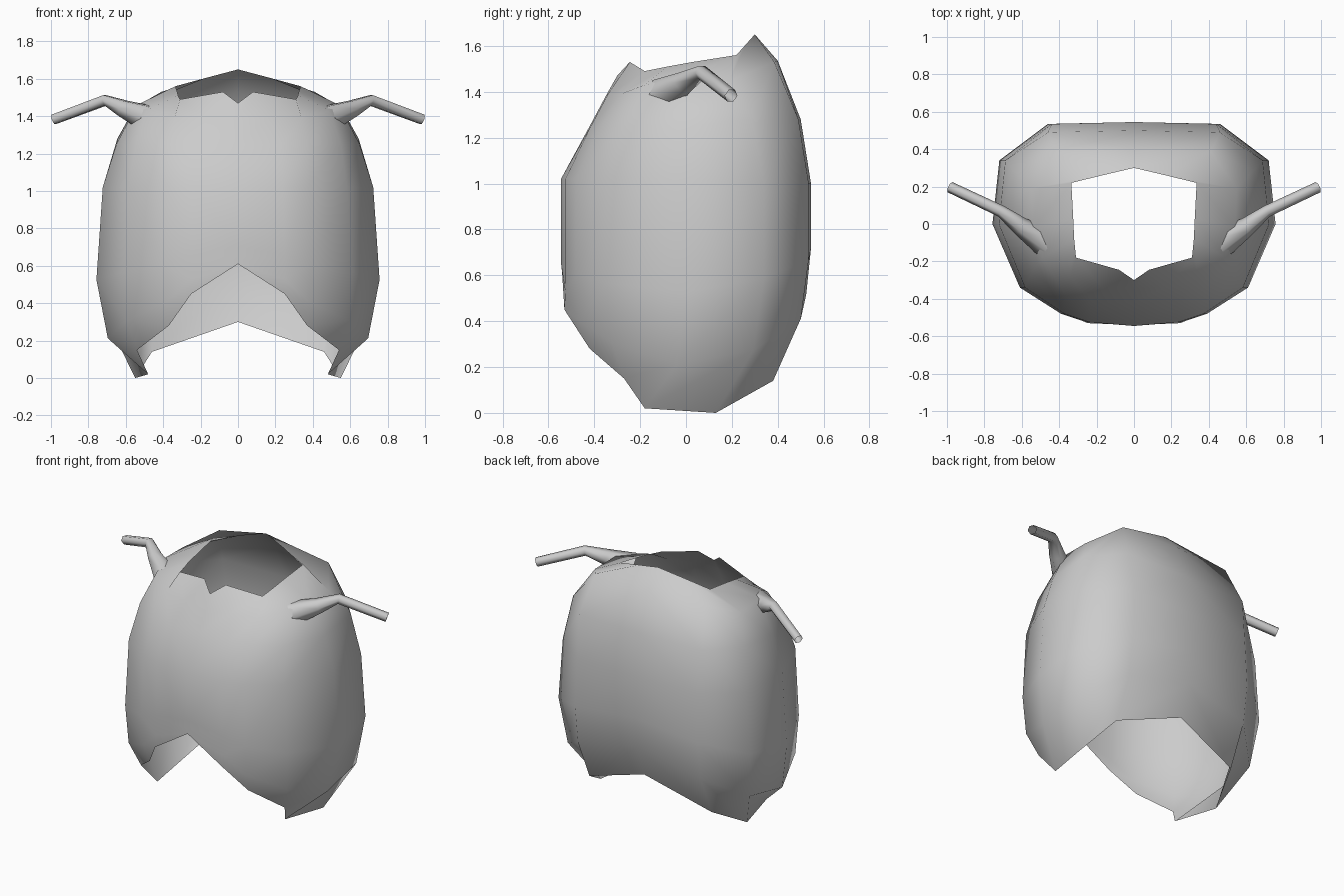
import bpy
import math
from mathutils import Vector

cube = bpy.data.objects.get("Cube")
if cube:
    bpy.data.objects.remove(cube, do_unlink=True)

# Plain grey cloth
cloth = bpy.data.materials.new("grey_cloth")
cloth.use_nodes = True
grey = (0.6, 0.6, 0.6, 1)
cloth.diffuse_color = grey
cloth.node_tree.nodes["Principled BSDF"].inputs["Base Color"].default_value = grey


def loft(name, rows, closed=False):
    """Skin a list of equally long point rows with smooth quads."""
    count = len(rows[0])
    verts = [point for row in rows for point in row]
    faces = []
    for r in range(len(rows) - 1):
        for c in range(count if closed else count - 1):
            n = (c + 1) % count
            low, high = r * count, (r + 1) * count
            faces.append((low + c, low + n, high + n, high + c))
    mesh = bpy.data.meshes.new(name)
    mesh.from_pydata(verts, [], faces)
    mesh.materials.append(cloth)
    for polygon in mesh.polygons:
        polygon.use_smooth = True
    obj = bpy.data.objects.new(name, mesh)
    bpy.context.scene.collection.objects.link(obj)
    return obj


def mirror(obj):
    modifier = obj.modifiers.new("mirror", 'MIRROR')
    modifier.use_clip = True
    modifier.merge_threshold = 0.001


# Left half of the hem, outlines and neckline, front centre to back centre
hem = [Vector(p) for p in (
    (0, -.54, .61), (.25, -.53, .45), (.37, -.42, .28), (.54, -.27, .15),
    (.48, -.18, .02), (.55, .13, 0), (.46, .38, .14), (0, .45, .3))]
waist = [(0, -.545), (.25, -.525), (.39, -.48), (.61, -.34),
         (.757, 0), (.72, .34), (.46, .535), (0, .545)]
armpit = [(0, -.42), (.23, -.415), (.37, -.375), (.55, -.265),
          (.65, 0), (.645, .29), (.46, .49), (0, .5)]
shoulder = [Vector(p) for p in (
    (0, -.345, 1.39), (.17, -.34, 1.39), (.34, -.285, 1.39), (.49, -.18, 1.43),
    (.54, -.02, 1.46), (.55, .19, 1.45), (.41, .385, 1.53), (0, .4, 1.535))]
neck = [Vector(p) for p in (
    (0, -.3, 1.47), (.08, -.245, 1.53), (.31, -.18, 1.49), (.32, -.08, 1.51),
    (.325, .03, 1.53), (.335, .22, 1.56), (.17, .26, 1.605), (0, .3, 1.65))]

# Lower rows follow the curved hem and ride higher at the back
middle = []
lower = []
for (x, y), edge in zip(waist, hem):
    back = max(0, y)
    mid = Vector((x, y, .52 + .3 * edge.z + .2 * back))
    point = edge.lerp(mid, .78)
    point.z = edge.z + (mid.z - edge.z) * (.38 + .25 * back)
    middle.append(mid)
    lower.append(point)

chest = [Vector((x * .955, y, 1.02 - .02 * (y > 0))) for x, y in waist]
upper = [Vector((x, y, 1.25 + .03 * (y > 0))) for x, y in armpit]
body = loft("shirt_body", [hem, lower, middle, chest, upper, shoulder, neck])
mirror(body)

# Thin bent sleeves, growing out of the shoulder
path = [(Vector((.47, -.10, 1.385)), .08), (Vector((.61, -.01, 1.44)), .05),
        (Vector((.71, .068, 1.485)), .032), (Vector((.984, .197, 1.383)), .03)]
sides = 6
rings = []
for i, (centre, radius) in enumerate(path):
    before = path[max(i - 1, 0)][0]
    after = path[min(i + 1, len(path) - 1)][0]
    turn = (after - before).to_track_quat('Z', 'Y')
    ring = []
    for s in range(sides):
        angle = math.tau * s / sides
        offset = Vector((math.cos(angle), math.sin(angle), 0)) * radius
        ring.append(centre + turn @ offset)
    rings.append(ring)
sleeves = loft("sleeves", rings, closed=True)
mirror(sleeves)
